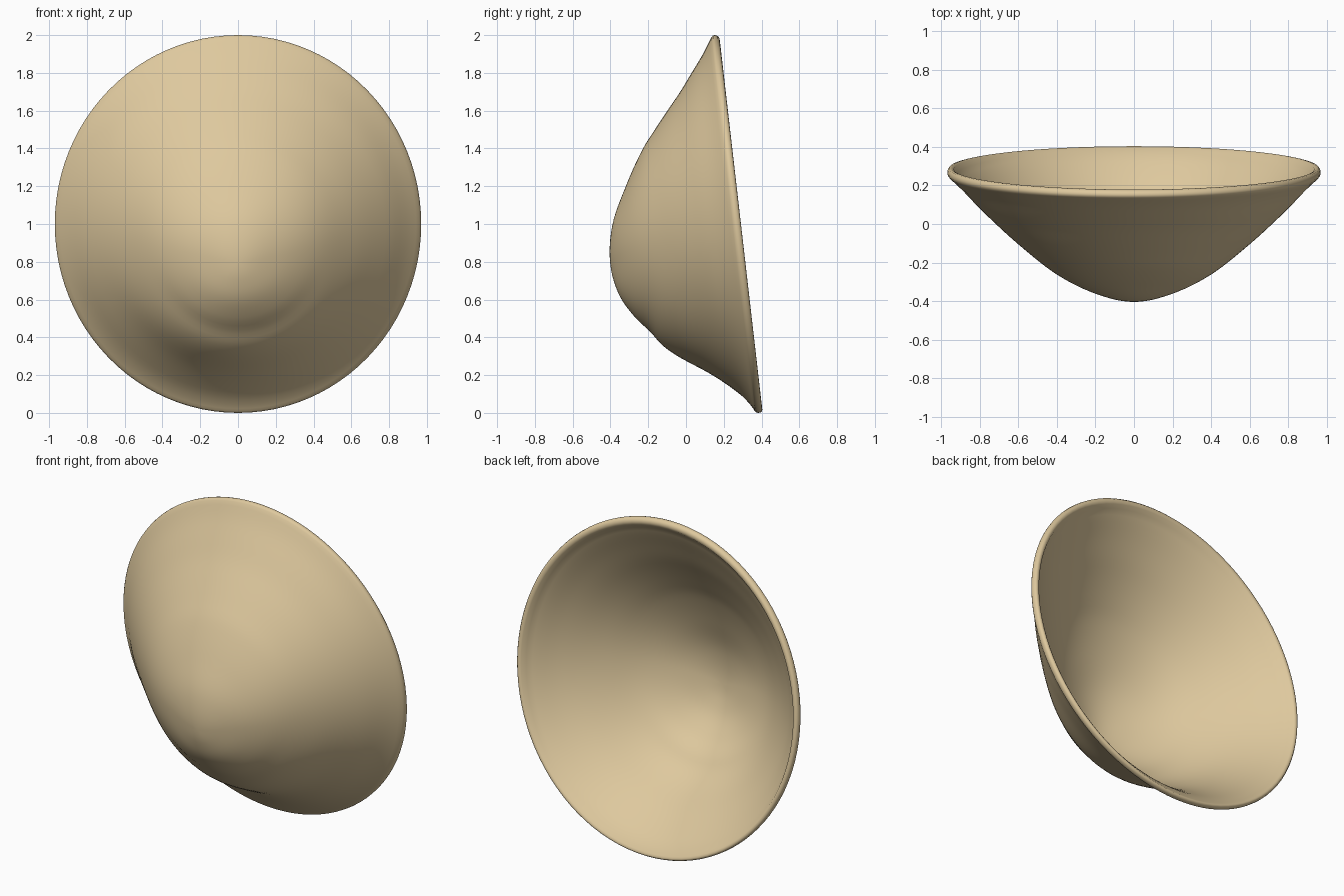
import bpy, bmesh, math

if "Cube" in bpy.data.objects:
    bpy.data.objects.remove(bpy.data.objects["Cube"])

SEG = 96
# depth behind the rim plane at fractions from the lowest point (0) to the rim (1)
UPPER = [(0, -.68), (.17, -.645), (.34, -.55), (.5, -.44), (.587, -.362), (.67, -.284),
         (.75, -.207), (.835, -.133), (.917, -.062), (.97, -.022), (1, 0)]
SIDE = [(0, -.68), (.2, -.635), (.41, -.53), (.62, -.365), (.82, -.18), (.93, -.065), (1, 0)]
LOWER = [(0, -.68), (.11, -.673), (.24, -.642), (.37, -.575), (.456, -.51), (.545, -.455),
         (.62, -.38), (.747, -.207), (.873, -.075), (.95, -.022), (1, 0)]


def curve(pts, s):
    """Smooth interpolation through the profile points."""
    n = len(pts) - 1
    i = min(next((k for k in range(n) if s <= pts[k + 1][0]), n - 1), n - 1)

    def slope(k):
        if k == 0:
            return 0.0
        a, b = pts[k - 1], pts[min(k + 1, n)]
        return (b[1] - a[1]) / (b[0] - a[0])
    (x0, y0), (x1, y1) = pts[i], pts[i + 1]
    h = x1 - x0
    t = (s - x0) / h
    return ((2*t**3 - 3*t*t + 1) * y0 + (t**3 - 2*t*t + t) * h * slope(i)
            + (3*t*t - 2*t**3) * y1 + (t**3 - t*t) * h * slope(i + 1))


def point(s, a, lift=None, thick=0.0):
    """Position on the shell; lift sets the depth directly for the rim."""
    sn = math.sin(a)
    x = .97 * s * math.cos(a)
    z = .79 * (1 - s) + s * (1 + sn)
    if lift is None:
        w = sn * sn
        end = UPPER if sn > 0 else LOWER
        lift = curve(SIDE, s) * (1 - w) + curve(end, s) * w + thick
    return (x, .255 - .115 * (z - 1) + lift, z)


# bowl shell: outer skin, rounded rim, inner skin
N = 36
rings = [(i / N, None, 0) for i in range(1, N)]
rings += [(.99, None, 0), (.998, .002, 0), (1, .012, 0), (.998, .024, 0),
          (.99, .034, 0), (.978, .036, 0), (.966, .03, 0)]
rings += [(i / N * .95, None, .045) for i in range(N, 0, -1)]

bm = bmesh.new()
loops = [[bm.verts.new(point(s, 2 * math.pi * k / SEG, lift, th)) for k in range(SEG)]
         for s, lift, th in rings]
for a, b in zip(loops, loops[1:]):
    for k in range(SEG):
        j = (k + 1) % SEG
        bm.faces.new((a[k], a[j], b[j], b[k]))
for loop, th in ((loops[0], 0), (loops[-1], .045)):
    tip = bm.verts.new(point(0, 0, None, th))
    for k in range(SEG):
        bm.faces.new((tip, loop[k], loop[(k + 1) % SEG]))
bmesh.ops.recalc_face_normals(bm, faces=bm.faces)
for f in bm.faces:
    f.smooth = True

mesh = bpy.data.meshes.new("bowl_shell")
bm.to_mesh(mesh)
bm.free()
bowl = bpy.data.objects.new("bowl_shell", mesh)
bpy.context.collection.objects.link(bowl)

mat = bpy.data.materials.new("warm_tan")
mat.diffuse_color = (.73, .58, .34, 1)
mat.use_nodes = True
mat.node_tree.nodes["Principled BSDF"].inputs["Base Color"].default_value = mat.diffuse_color
mesh.materials.append(mat)
